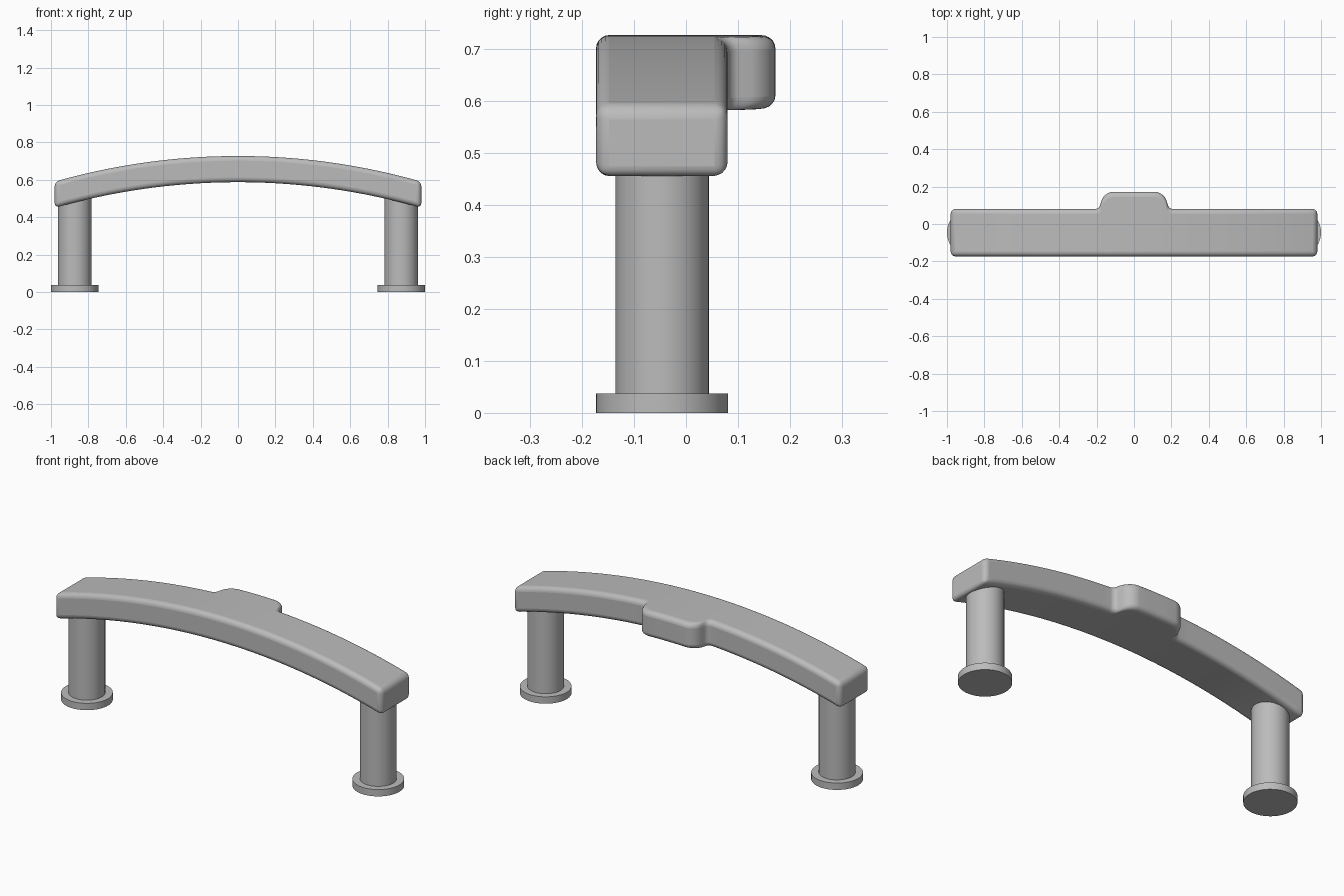
import bpy, bmesh, math

cube = bpy.data.objects.get("Cube")
if cube:
    bpy.data.objects.remove(cube)

metal = bpy.data.materials.new("plain grey")
metal.use_nodes = True
grey = (0.5, 0.5, 0.5, 1)
metal.diffuse_color = grey
metal.node_tree.nodes["Principled BSDF"].inputs["Base Color"].default_value = grey

FRONT, BACK, TAB = -0.173, 0.08, 0.172
HALF, THICK, RISE, CROWN = 0.98, 0.14, 0.137, 0.727
LEG_X, LEG_Y = 0.873, -0.046


def top_z(x):
    """Height of the arched upper face."""
    radius = (HALF ** 2 + RISE ** 2) / (2 * RISE)
    return CROWN - radius + math.sqrt(radius ** 2 - x ** 2)


def arc(cx, cy, r, start, end, steps):
    angles = [math.radians(start + (end - start) * i / steps) for i in range(steps + 1)]
    return [(cx + r * math.cos(a), cy + r * math.sin(a)) for a in angles]


def finish(obj, angle):
    obj.data.materials.append(metal)
    bpy.ops.object.select_all(action='DESELECT')
    obj.select_set(True)
    bpy.context.view_layer.objects.active = obj
    bpy.ops.object.shade_smooth_by_angle(angle=math.radians(angle))


# Arched grip: rear outline with a rounded central tab, mirrored about x
half = [(0.05, TAB)] + arc(0.108, TAB - 0.07, 0.07, 90, 10, 8)
half += arc(0.21, BACK + 0.03, 0.03, 190, 270, 8)
half += [(0.21 + (HALF - 0.21) * i / 14, BACK) for i in range(1, 15)]
outline = [(-x, y) for x, y in reversed(half)] + [(0, TAB)] + half

bm = bmesh.new()
rings = []
for x, y in outline:
    z = top_z(x)
    corners = [(FRONT, z - THICK), (y, z - THICK), (y, z), (FRONT, z)]
    rings.append([bm.verts.new((x, cy, cz)) for cy, cz in corners])
for a, b in zip(rings, rings[1:]):
    for i in range(4):
        j = (i + 1) % 4
        bm.faces.new((a[i], a[j], b[j], b[i]))
bm.faces.new(rings[0])
bm.faces.new(rings[-1])
bmesh.ops.recalc_face_normals(bm, faces=bm.faces)
mesh = bpy.data.meshes.new("arched_grip")
bm.to_mesh(mesh)
bm.free()
grip = bpy.data.objects.new("arched_grip", mesh)
bpy.context.collection.objects.link(grip)
bevel = grip.modifiers.new("rounded edges", 'BEVEL')
bevel.width = 0.025
bevel.segments = 5
bevel.limit_method = 'ANGLE'
bevel.angle_limit = math.radians(40)
bevel.use_clamp_overlap = False
finish(grip, 40)


# Posts with round base flanges
def cylinder(name, x, radius, z0, z1):
    bpy.ops.mesh.primitive_cylinder_add(vertices=64, radius=radius, depth=z1 - z0,
                                        location=(x, LEG_Y, (z0 + z1) / 2))
    obj = bpy.context.object
    obj.name = name
    finish(obj, 40)


for side, s in (("left", 1), ("right", -1)):
    cylinder(side + "_post", s * LEG_X, 0.09, 0.03, 0.53)
    cylinder(side + "_base_flange", s * LEG_X, 0.127, 0, 0.037)
